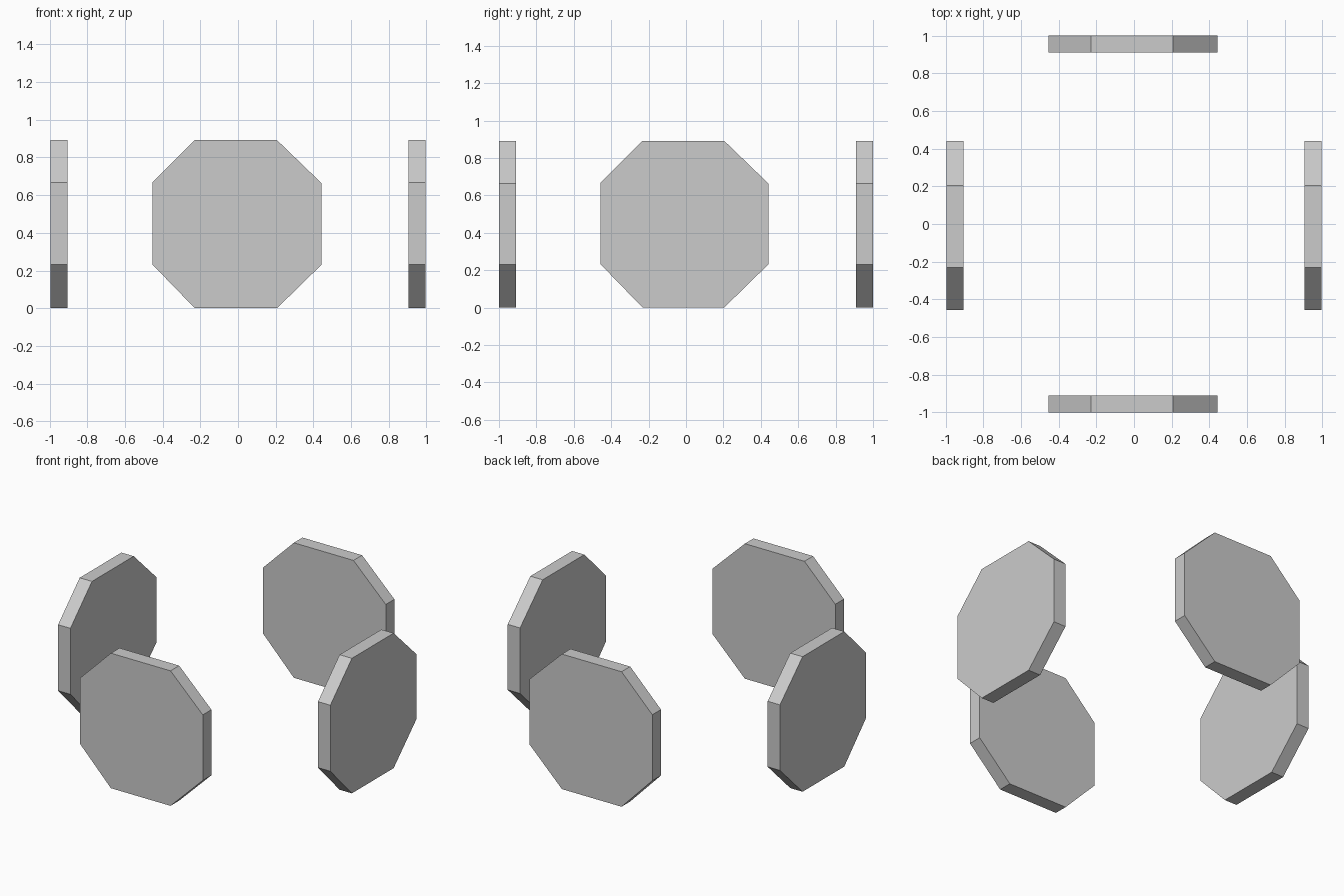
import bpy, bmesh
from mathutils import Vector

if "Cube" in bpy.data.objects:
    bpy.data.objects.remove(bpy.data.objects["Cube"])

# Octagon outline (along, height), cut corners of a near-square plate
OUTLINE = [(-0.229, 0.0), (0.207, 0.0), (0.443, 0.231), (0.443, 0.664),
           (0.207, 0.892), (-0.229, 0.892), (-0.454, 0.668), (-0.454, 0.232)]
THICK = 0.09


def octagon_plate(name, axis, start, shift=0.0):
    """Upright octagonal plate, extruded along axis (0 = x, 1 = y) from start."""
    bm = bmesh.new()
    verts = []
    for a, z in OUTLINE:
        a += shift
        verts.append(bm.verts.new((start, a, z) if axis == 0 else (a, start, z)))
    face = bm.faces.new(verts)
    grown = bmesh.ops.extrude_face_region(bm, geom=[face], use_keep_orig=True)
    offset = Vector((THICK, 0, 0)) if axis == 0 else Vector((0, THICK, 0))
    bmesh.ops.translate(bm, vec=offset,
                        verts=[g for g in grown["geom"] if isinstance(g, bmesh.types.BMVert)])
    bmesh.ops.recalc_face_normals(bm, faces=bm.faces)
    mesh = bpy.data.meshes.new(name)
    bm.to_mesh(mesh)
    bm.free()
    obj = bpy.data.objects.new(name, mesh)
    bpy.context.collection.objects.link(obj)
    return obj


# Four plates standing in a ring
octagon_plate("front_plate", 1, -1.0)
octagon_plate("back_plate", 1, 1.0 - THICK)
octagon_plate("left_plate", 0, -0.995, -0.003)
octagon_plate("right_plate", 0, 0.995 - THICK, -0.003)
